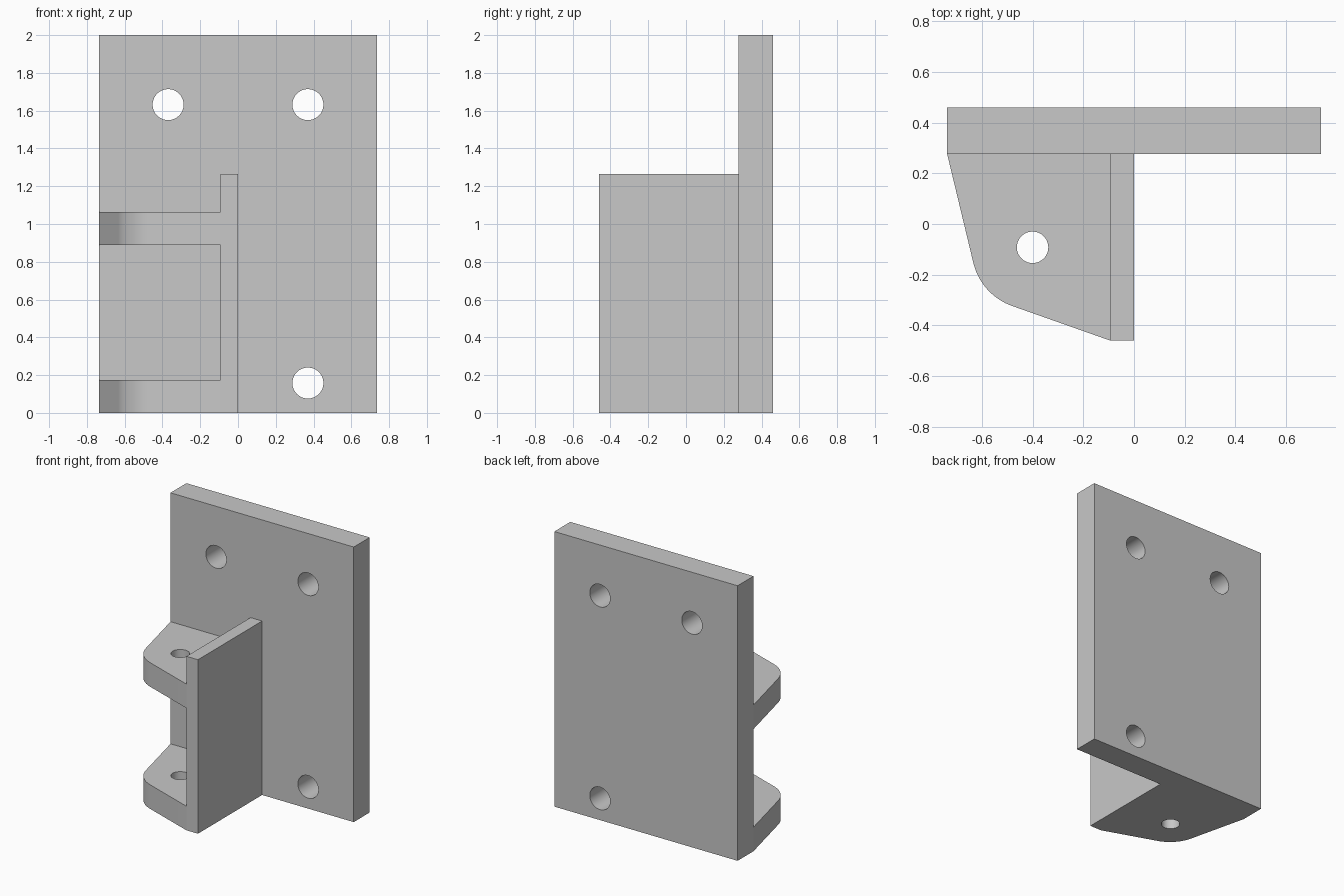
import bpy
import bmesh
import math
from mathutils import Vector

cube = bpy.data.objects.get("Cube")
if cube:
    bpy.data.objects.remove(cube, do_unlink=True)

grey = bpy.data.materials.new("plain grey")
grey.use_nodes = True
colour = (0.58, 0.58, 0.58, 1)
grey.diffuse_color = colour
grey.node_tree.nodes["Principled BSDF"].inputs["Base Color"].default_value = colour

# Main dimensions
HALF_W, BACK, PLATE_FRONT, FRONT = 0.737, 0.46, 0.277, -0.46
WEB_X, WEB_TOP, TAB_T = -0.093, 1.265, 0.175


def prism(name, outline, z0, z1):
    """Extrude a counter-clockwise xy outline from z0 to z1."""
    bm = bmesh.new()
    base = bm.faces.new([bm.verts.new((x, y, z0)) for x, y in outline])
    top = bmesh.ops.extrude_face_region(bm, geom=[base])["geom"]
    verts = [v for v in top if isinstance(v, bmesh.types.BMVert)]
    bmesh.ops.translate(bm, verts=verts, vec=(0, 0, z1 - z0))
    bmesh.ops.recalc_face_normals(bm, faces=bm.faces)
    mesh = bpy.data.meshes.new(name)
    bm.to_mesh(mesh)
    bm.free()
    mesh.materials.append(grey)
    obj = bpy.data.objects.new(name, mesh)
    bpy.context.collection.objects.link(obj)
    return obj


def box(name, x0, x1, y0, y1, z0, z1):
    return prism(name, [(x0, y0), (x1, y0), (x1, y1), (x0, y1)], z0, z1)


def activate(obj):
    bpy.ops.object.select_all(action="DESELECT")
    obj.select_set(True)
    bpy.context.view_layer.objects.active = obj


def drill(obj, centre, radius, rotation=(0, 0, 0)):
    """Cut a round through hole."""
    bpy.ops.mesh.primitive_cylinder_add(vertices=64, radius=radius, depth=0.6,
                                        location=centre, rotation=rotation)
    cutter = bpy.context.object
    cutter.name = "hole_cutter"
    cutter.hide_render = True
    cutter.data.materials.append(grey)
    activate(obj)
    mod = obj.modifiers.new("hole", "BOOLEAN")
    mod.operation, mod.solver, mod.object = "DIFFERENCE", "EXACT", cutter
    bpy.ops.object.modifier_apply(modifier=mod.name)
    bpy.data.objects.remove(cutter, do_unlink=True)


def fillet(before, corner, after, radius, steps=16):
    """Points of an arc rounding a corner."""
    a = (Vector(before) - Vector(corner)).normalized()
    b = (Vector(after) - Vector(corner)).normalized()
    half = a.angle(b) / 2
    centre = Vector(corner) + (a + b).normalized() * radius / math.sin(half)
    reach = radius / math.tan(half)
    start = Vector(corner) + a * reach - centre
    end = Vector(corner) + b * reach - centre
    return [centre + start.lerp(end, i / steps).normalized() * radius
            for i in range(steps + 1)]


# Mounting plate with three bolt holes
plate = box("mounting_plate", -HALF_W, HALF_W, PLATE_FRONT, BACK, 0, 2)
for x, z in ((-0.37, 1.632), (0.37, 1.632), (0.37, 0.158)):
    drill(plate, (x, 0.37, z), 0.082, (math.pi / 2, 0, 0))

# Upright web standing out from the plate
web = box("upright_web", WEB_X, 0, FRONT, PLATE_FRONT, 0, WEB_TOP)

# Two rounded hinge tabs, each with a pin hole
rear, corner, tip = (-HALF_W, PLATE_FRONT), (-0.603, -0.28), (WEB_X, FRONT)
outline = [rear, *fillet(rear, corner, tip, 0.24), tip, (WEB_X, PLATE_FRONT)]
tabs = []
for name, z in (("lower_tab", 0), ("upper_tab", 0.888)):
    tab = prism(name, outline, z, z + TAB_T)
    drill(tab, (-0.4, -0.092, z + TAB_T / 2), 0.062)
    tabs.append(tab)

# Smooth the holes and rounded corners, keep edges sharp
for obj in (plate, web, *tabs):
    activate(obj)
    bpy.ops.object.shade_smooth_by_angle(angle=math.radians(20))
